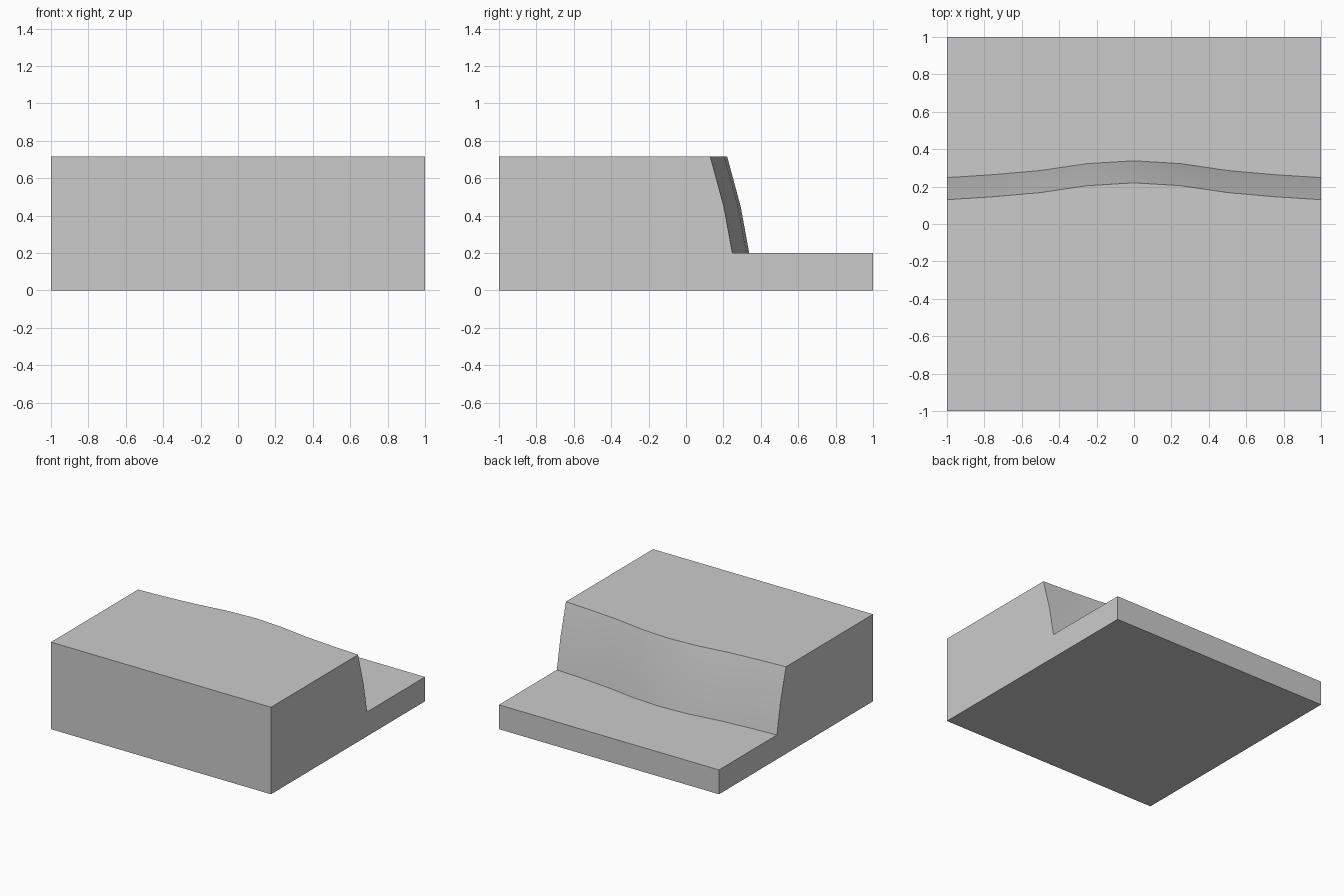
import bpy, bmesh, math

if "Cube" in bpy.data.objects:
    bpy.data.objects.remove(bpy.data.objects["Cube"])

BASE, TOP, MID = 0.2, 0.715, 0.45
# Half of the wavy cliff edge: distance from the middle -> y of the upper rim
half = [(0.0, 0.22), (0.25, 0.205), (0.5, 0.168), (0.75, 0.146), (1.0, 0.13)]
stations = [(-x, y) for x, y in reversed(half[1:])] + half


def section(rim):
    """Side outline of the tile for one rim position (y, z)."""
    return [(-1, 0), (-1, TOP), (rim, TOP), (rim + 0.072, MID),
            (rim + 0.118, BASE), (1, BASE), (1, 0)]


# Cliff tile: loft the side outline along x
bm = bmesh.new()
rings = [[bm.verts.new((x, y, z)) for y, z in section(rim)] for x, rim in stations]
for a, b in zip(rings, rings[1:]):
    for i in range(len(a)):
        j = (i + 1) % len(a)
        bm.faces.new((a[i], a[j], b[j], b[i]))
# End walls
bm.faces.new(rings[0])
bm.faces.new(rings[-1])
bmesh.ops.recalc_face_normals(bm, faces=bm.faces)
# Merge the coplanar strips on the flat sides
bmesh.ops.dissolve_limit(bm, angle_limit=math.radians(0.1),
                         verts=bm.verts, edges=bm.edges)

mesh = bpy.data.meshes.new("cliff_tile")
bm.to_mesh(mesh)
bm.free()
tile = bpy.data.objects.new("cliff_tile", mesh)
bpy.context.collection.objects.link(tile)

# Smooth cliff face with sharp rims
bpy.context.view_layer.objects.active = tile
tile.select_set(True)
bpy.ops.object.shade_smooth_by_angle(angle=math.radians(35))
